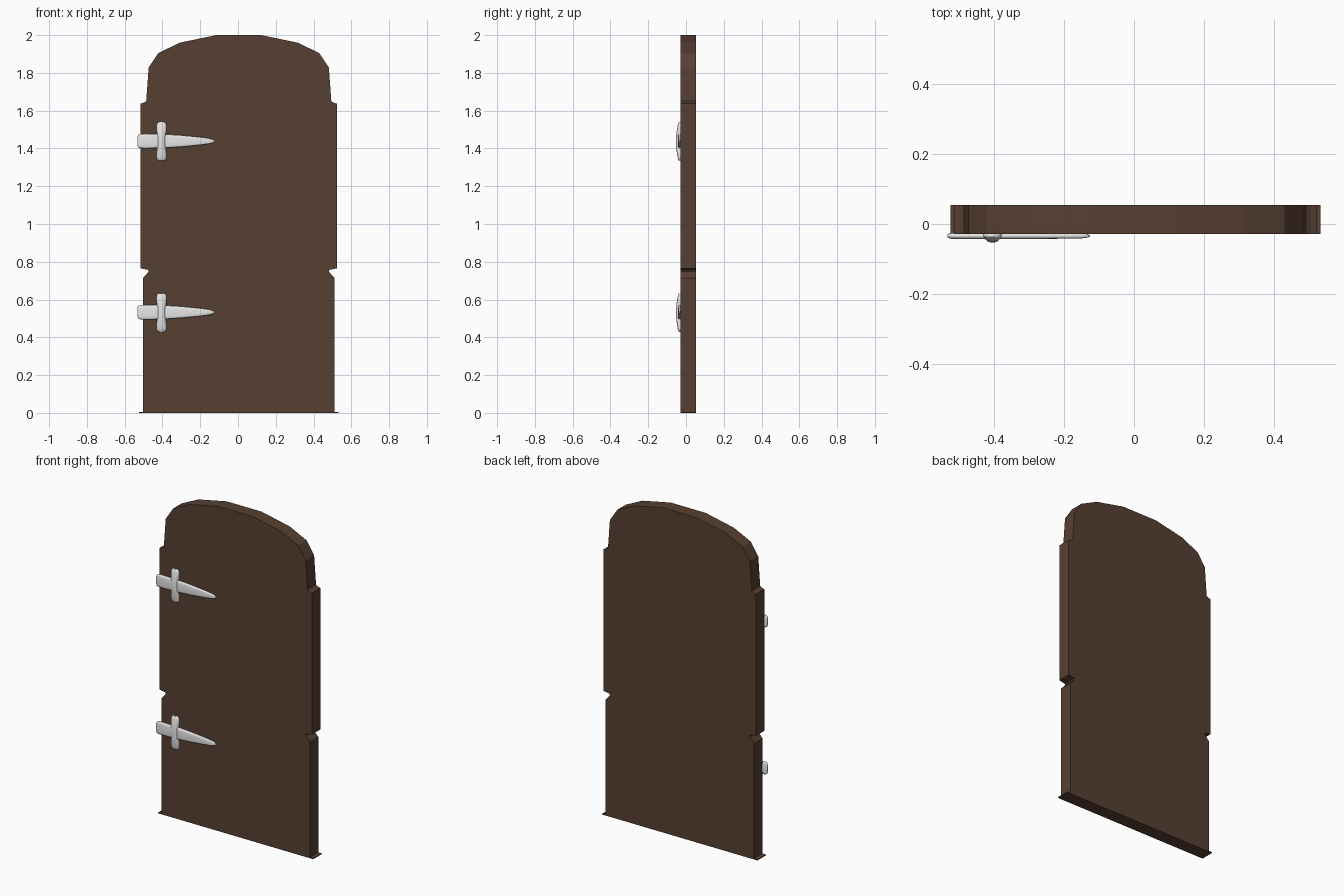
import bpy, bmesh, math
from mathutils import Vector

if "Cube" in bpy.data.objects:
    bpy.data.objects.remove(bpy.data.objects["Cube"])


def material(name, rgb):
    m = bpy.data.materials.new(name)
    m.diffuse_color = (*rgb, 1)
    m.use_nodes = True
    m.node_tree.nodes["Principled BSDF"].inputs["Base Color"].default_value = m.diffuse_color
    return m


BROWN = material("dark wood", (0.095, 0.051, 0.032))
GREY = material("pale iron", (0.8, 0.8, 0.8))


def finish(name, bm, mat):
    bmesh.ops.recalc_face_normals(bm, faces=bm.faces)
    me = bpy.data.meshes.new(name)
    bm.to_mesh(me)
    bm.free()
    ob = bpy.data.objects.new(name, me)
    bpy.context.collection.objects.link(ob)
    me.materials.append(mat)
    return ob


# Door slab: right half outline, mirrored and extruded through the thickness
CX, FRONT, BACK = 0.004, -0.028, 0.054
half = [(0.529, 0), (0.529, 0.005), (0.506, 0.006), (0.506, 0.715),
        (0.477, 0.748), (0.48, 0.757), (0.519, 0.765), (0.519, 1.637),
        (0.503, 1.642), (0.49, 1.65), (0.477, 1.828), (0.426, 1.905),
        (0.312, 1.96), (0.119, 2.0)]
outline = half + [(-x, z) for x, z in reversed(half)]
bm = bmesh.new()
face = bm.faces.new([bm.verts.new((CX + x, FRONT, z)) for x, z in outline])
ext = bmesh.ops.extrude_face_region(bm, geom=[face])
for v in ext["geom"]:
    if isinstance(v, bmesh.types.BMVert):
        v.co.y = BACK
finish("door_slab", bm, BROWN)


# Rounded bar lofted through rings of (position, half width, half depth)
def bar(name, rings, to_world, squareness=0.6, sides=20):
    bm = bmesh.new()
    loops = []
    for t, w, d in rings:
        loop = []
        for i in range(sides):
            a = 2 * math.pi * i / sides
            c, s = math.cos(a), math.sin(a)
            u = math.copysign(abs(c) ** squareness, c) * w
            v = math.copysign(abs(s) ** squareness, s) * d
            loop.append(bm.verts.new(to_world(t, u, v)))
        loops.append(loop)
    for a, b in zip(loops, loops[1:]):
        for i in range(sides):
            j = (i + 1) % sides
            bm.faces.new((a[i], a[j], b[j], b[i]))
    bm.faces.new(loops[0])
    bm.faces.new(loops[-1])
    ob = finish(name, bm, GREY)
    bpy.ops.object.select_all(action="DESELECT")
    bpy.context.view_layer.objects.active = ob
    ob.select_set(True)
    bpy.ops.object.shade_smooth_by_angle(angle=math.radians(50))


strap = [(-0.533, 0.022, 0.004), (-0.529, 0.032, 0.007), (-0.518, 0.038, 0.009),
         (-0.49, 0.039, 0.0095), (-0.40, 0.037, 0.0095), (-0.30, 0.031, 0.009),
         (-0.20, 0.021, 0.008), (-0.15, 0.014, 0.007), (-0.133, 0.009, 0.005),
         (-0.126, 0.003, 0.002)]
cross = [(0.102, 0.015, 0.006), (0.096, 0.023, 0.010), (0.085, 0.027, 0.013),
         (0.055, 0.026, 0.018), (0.03, 0.022, 0.021), (0.0, 0.021, 0.022)]
cross = cross + [(-t, w, d) for t, w, d in reversed(cross[:-1])]

# Two hinges: tapered strap plus upright cross bar
for label, z in (("upper", 1.437), ("lower", 0.531)):
    bar(label + "_hinge_strap", strap,
        lambda t, u, v: Vector((t, -0.034 + v, z + 0.002 + u)))
    bar(label + "_hinge_cross_bar", cross,
        lambda t, u, v: Vector((-0.405 + u, -0.031 + v, z + t)), 0.8)
